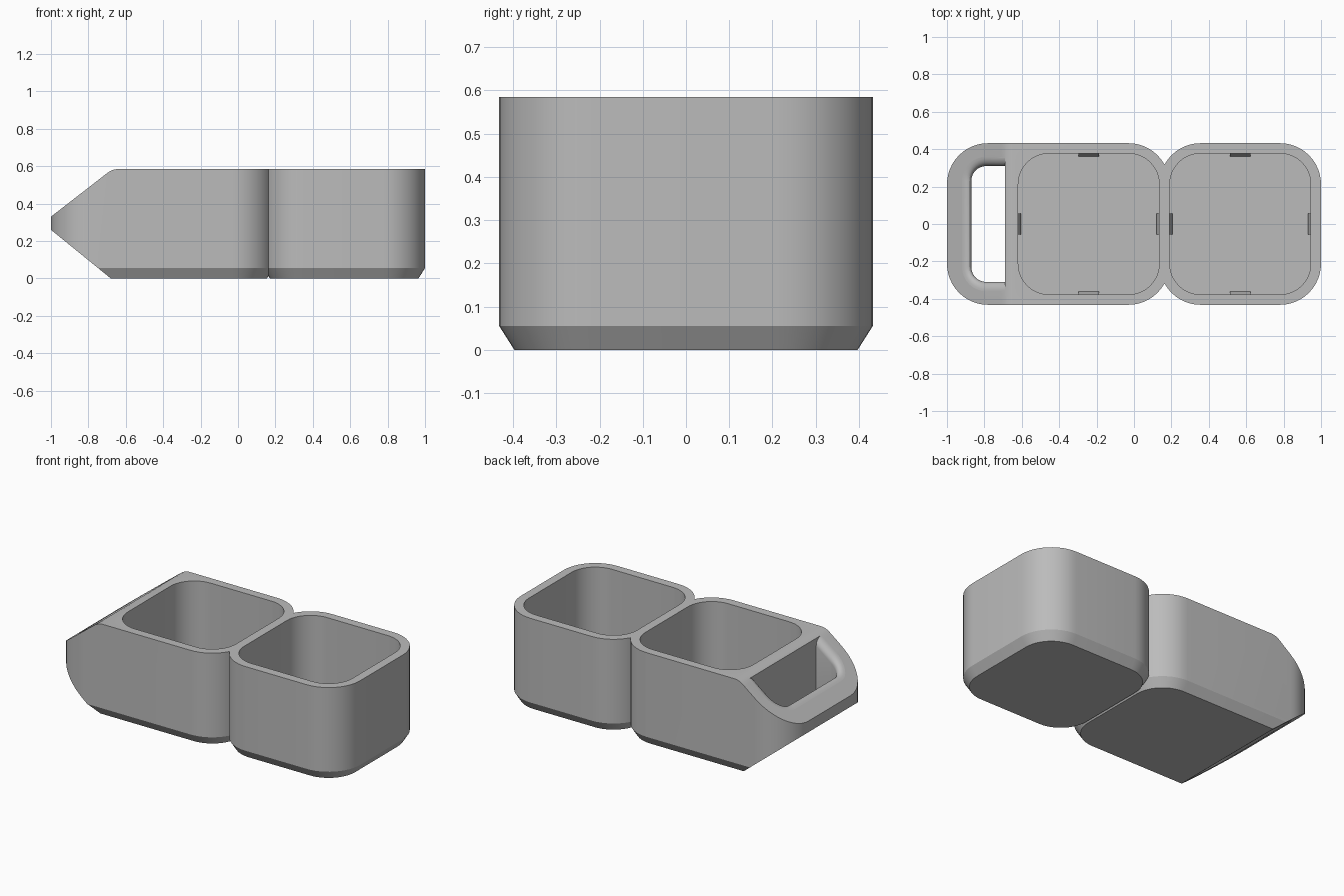
import bpy, bmesh
from math import sin, cos, pi, radians

cube = bpy.data.objects.get("Cube")
if cube:
    bpy.data.objects.remove(cube, do_unlink=True)

grey = bpy.data.materials.new("light grey plastic")
grey.use_nodes = True
colour = (0.5, 0.5, 0.5, 1)
grey.diffuse_color = colour
grey.node_tree.nodes["Principled BSDF"].inputs["Base Color"].default_value = colour

HEIGHT, HALF, WALL, CORNER = 0.585, 0.432, 0.055, 0.22
CHAMFER, CHAMFER_HEIGHT = 0.035, 0.055
SIZE = HALF * 2
LEFT_X, RIGHT_X = 0.19, 1.0     # outer +x ends of the two cups
HOLE_X, HOLE_END, HOLE_Y = -0.69, -0.87, 0.31


def loft(name, loops):
    """Skin a stack of matching point loops and cap both ends."""
    bm = bmesh.new()
    rings = [[bm.verts.new(p) for p in loop] for loop in loops]
    n = len(rings[0])
    for a, b in zip(rings, rings[1:]):
        for i in range(n):
            j = (i + 1) % n
            bm.faces.new((a[i], a[j], b[j], b[i]))
    bm.faces.new(rings[0])
    bm.faces.new(rings[-1])
    bmesh.ops.recalc_face_normals(bm, faces=bm.faces)
    mesh = bpy.data.meshes.new(name)
    bm.to_mesh(mesh)
    bm.free()
    mesh.materials.append(grey)
    ob = bpy.data.objects.new(name, mesh)
    bpy.context.collection.objects.link(ob)
    return ob


def arc(cx, cy, r, start, steps=12):
    return [(cx + r * cos(start + pi / 2 * i / steps),
             cy + r * sin(start + pi / 2 * i / steps)) for i in range(steps + 1)]


def rounded(x0, x1, half, r, z):
    """Rounded rectangle at height z."""
    pts = (arc(x1 - r, half - r, r, 0) + arc(x0 + r, half - r, r, pi / 2)
           + arc(x0 + r, r - half, r, pi) + arc(x1 - r, r - half, r, 3 * pi / 2))
    return [(x, y, z) for x, y in pts]


def shell(name, x0, x1):
    """Solid rounded block with a chamfered foot."""
    c = CHAMFER
    return loft(name, [rounded(x0 + c, x1 - c, HALF - c, CORNER - c, 0),
                       rounded(x0, x1, HALF, CORNER, CHAMFER_HEIGHT),
                       rounded(x0, x1, HALF, CORNER, HEIGHT)])


def boolean(target, other, operation):
    mod = target.modifiers.new(operation.lower(), "BOOLEAN")
    mod.operation, mod.solver, mod.object = operation, "EXACT", other
    bpy.context.view_layer.objects.active = target
    bpy.ops.object.modifier_apply(modifier=mod.name)
    bpy.data.objects.remove(other, do_unlink=True)


# Handled cup: long block trimmed to a pointed side profile
body = shell("double_tub", -1.0, LEFT_X)
side = [(-1.1, -0.1), (-0.68, -0.1), (-0.68, 0), (-1.0, 0.26), (-1.0, 0.33),
        (-0.71, 0.555), (-0.69, 0.57), (-0.67, 0.58), (-0.645, HEIGHT),
        (-0.645, 0.7), (-1.1, 0.7)]
# The trimming solids lie outside the profile, above and below the grip
lower = [(-0.68, 0), (-1.0, 0.26), (-1.2, 0.4225), (-1.2, -0.2), (-0.68, -0.2)]
upper = [(-1.2, 0.175)] + side[5:10] + [(-1.2, 0.7)]
for name, outline in (("lower_trim", lower), ("upper_trim", upper)):
    # stop each trim at the blunt nose so the slopes do not cross it
    trim = loft(name, [[(x, y, z) for x, z in outline] for y in (-0.6, 0.6)])
    boolean(body, trim, "DIFFERENCE")

# Second cup shares its wall with the first
boolean(body, shell("second_cup", RIGHT_X - SIZE, RIGHT_X), "UNION")

# Cup cavities
for x1 in (LEFT_X, RIGHT_X):
    x0 = x1 - SIZE
    cavity = loft("cavity", [rounded(x0 + WALL, x1 - WALL, HALF - WALL,
                                     CORNER - WALL, z) for z in (WALL, 0.8)])
    boolean(body, cavity, "DIFFERENCE")


# Grip opening with rounded lips that follow the two slopes
def lip(grow, height):
    r = 0.08 + grow
    x, y = HOLE_END - grow, HOLE_Y + grow
    pts = [(HOLE_X, y)] + arc(x + r, y - r, r, pi / 2, 8)
    pts += arc(x + r, r - y, r, pi, 8) + [(HOLE_X, -y)]
    return [(px, py, height(px)) for px, py in pts]


def under(x):
    return 0.26 - (x + 1) * 0.8125


def over(x):
    return 0.33 + (x + 1) * 0.776


R, STEPS = 0.05, 7
lips = [(R * (1 - sin(a)), R * (1 - cos(a)))
        for a in (pi / 2 * i / STEPS for i in range(STEPS + 1))]
loops = [lip(R, lambda x: under(x) - 0.2)]
loops += [lip(g, lambda x, d=d: under(x) + d) for g, d in lips]
loops += [lip(g, lambda x, d=d: over(x) - d) for g, d in reversed(lips)]
loops += [lip(R, lambda x: over(x) + 0.2)]
boolean(body, loft("grip_opening", loops), "DIFFERENCE")

bpy.ops.object.select_all(action="DESELECT")
body.select_set(True)
bpy.context.view_layer.objects.active = body
bpy.ops.object.shade_smooth_by_angle(angle=radians(25))

# Small wedge tabs at the foot of each inner wall
INNER = HALF - WALL
for cup, x1 in (("left", RIGHT_X), ("right", LEFT_X)):
    cx = x1 - HALF
    for side_name, dx, dy in (("left", 1, 0), ("right", -1, 0),
                              ("back", 0, 1), ("front", 0, -1)):
        wedge = [(INNER + 0.005, 0.05), (INNER - 0.015, 0.05),
                 (INNER - 0.015, 0.07), (INNER + 0.005, 0.13)]
        loft(f"{cup}_cup_{side_name}_tab",
             [[(cx + dx * d - dy * w, dy * d + dx * w, z) for d, z in wedge]
              for w in (-0.055, 0.055)])
